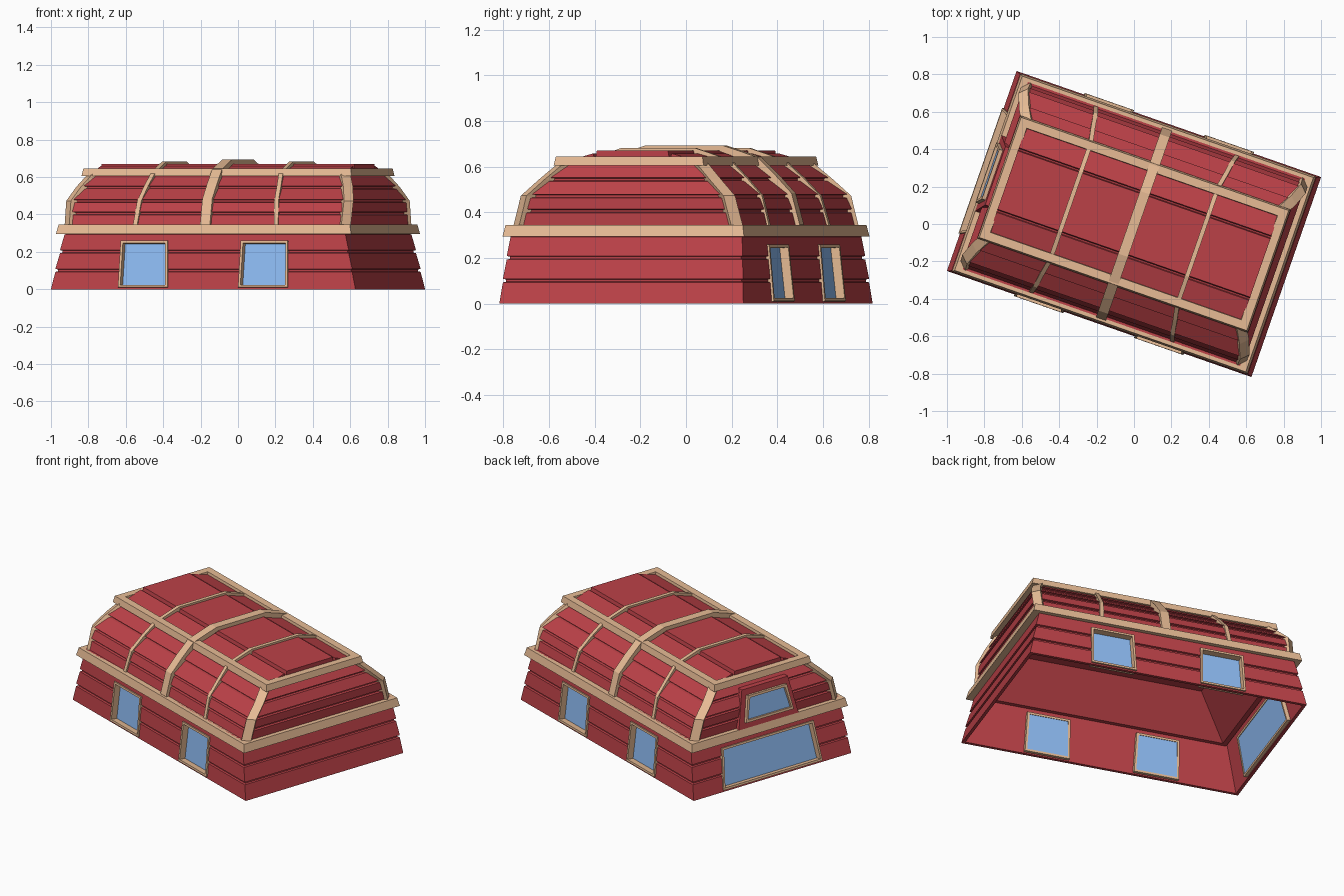
import bpy, bmesh, math
from mathutils import Matrix, Vector

if "Cube" in bpy.data.objects:
    bpy.data.objects.remove(bpy.data.objects["Cube"])

TURN = math.radians(-19.2)   # the whole building is turned on the grid


def material(name, rgb):
    m = bpy.data.materials.new(name)
    m.diffuse_color = (*rgb, 1)
    m.use_nodes = True
    m.node_tree.nodes["Principled BSDF"].inputs["Base Color"].default_value = m.diffuse_color
    return m


RED = material("red_boards", (0.50, 0.053, 0.064))
TAN = material("tan_trim", (0.80, 0.50, 0.30))
BLUE = material("window_glass", (0.27, 0.50, 0.90))


def make(name, verts, faces, mat, matrix=Matrix()):
    me = bpy.data.meshes.new(name)
    me.from_pydata([matrix @ Vector(v) for v in verts], [], faces)
    me.materials.append(mat)
    bm = bmesh.new()
    bm.from_mesh(me)
    bmesh.ops.recalc_face_normals(bm, faces=bm.faces)
    bm.to_mesh(me)
    bm.free()
    ob = bpy.data.objects.new(name, me)
    bpy.context.collection.objects.link(ob)
    ob.rotation_euler.z = TURN
    return ob


def skin(name, loops, mat, cap_start=False, cap_end=False, closed=False, matrix=Matrix()):
    """Bridge a series of equal point loops."""
    n, k = len(loops[0]), len(loops)
    faces = []
    for i in range(k if closed else k - 1):
        j = (i + 1) % k
        faces += [(i*n + q, i*n + (q+1) % n, j*n + (q+1) % n, j*n + q) for q in range(n)]
    if cap_start:
        faces.append(tuple(reversed(range(n))))
    if cap_end:
        faces.append(tuple(range((k-1)*n, k*n)))
    return make(name, [p for lp in loops for p in lp], faces, mat, matrix)


def rect(a, b, z, c=0):
    """Rectangle loop, with corners cut by c if given."""
    if not c:
        return [(-a, -b, z), (a, -b, z), (a, b, z), (-a, b, z)]
    return [(-a + c, -b, z), (a - c, -b, z), (a, -b + c, z), (a, b - c, z),
            (a - c, b, z), (-a + c, b, z), (-a, b - c, z), (-a, -b + c, z)]


def boards(levels, d, c=0):
    """Rectangular loops with a narrow groove of depth d at each inner level."""
    loops = [rect(*levels[0], c)]
    for a, b, z in levels[1:-1]:
        loops += [rect(a, b, z - .007, c), rect(a - d, b - d, z - .004, c),
                  rect(a - d, b - d, z + .006, c), rect(a, b, z + .009, c)]
    return loops + [rect(*levels[-1], c)]


# Walls as a thin closed ring, and the mansard roof above
walls = skin("lower_walls", boards([(.862, .566, 0), (.840, .557, .1), (.817, .547, .2),
                                    (.795, .537, .3), (.785, .53, .345)], .011)
             + [rect(.765, .511, .345), rect(.843, .547, 0)], RED, closed=True)
skin("mansard_roof", boards([(.796, .52, .335), (.798, .503, .405), (.798, .482, .47),
                             (.768, .405, .543), (.72, .32, .615)], .014, .022), RED, cap_end=True)

# Inner ceiling seen from below
skin("inner_ceiling", [rect(.77, .515, .285), rect(.74, .49, .285), rect(.54, .315, .5)],
     RED, cap_end=True)

# Low roof cap with a flat middle panel and two grooves
half = [(.32, .62), (.183, .658), (.178, .645), (.17, .645), (.165, .67)]
profile = half + [(-v, z) for v, z in reversed(half)]
skin("roof_cap", [[(u, v, z) for v, z in profile] for u in (-.715, .715)], RED, True, True)

# Horizontal trim bands
for name, section in (
        ("lower_trim", [(.78, .51, .295), (.836, .56, .295), (.824, .55, .345), (.77, .49, .345)]),
        ("upper_trim", [(.705, .29, .605), (.765, .348, .605), (.757, .34, .645), (.71, .295, .645)])):
    skin(name, [rect(*p) for p in section], TAN, closed=True)


def beam(name, outer, inner, side):
    loops = []
    for o, i in zip(outer, inner):
        o, i = Vector(o), Vector(i)
        loops.append([o - side, o + side, i + side, i - side])
    skin(name, loops, TAN, True, True)


# Arched ribs, flaring slightly at the base
for name, s, hw, lift in (("left_rib", -1, .012, 0), ("middle_rib", 0, .028, .012), ("right_rib", 1, .012, 0)):
    path = [(.40, .53, .335), (.388, .492, .472), (.376, .415, .553), (.36, .333, .63), (.36, .17, .682)]
    path = [(s*u, v + lift*.6, z + lift) for u, v, z in path]
    path += [(u, -v, z) for u, v, z in reversed(path)]
    beam(name, path, [(u, v*.95, z - .028) for u, v, z in path], Vector((hw, 0, 0)))

# Diagonal corner beams
for sx in (-1, 1):
    for sy in (-1, 1):
        path = [(.79, .514, .335), (.793, .477, .473), (.764, .401, .546), (.72, .32, .622)]
        out = [(sx*a, sy*b, z) for a, b, z in path]
        inn = [(sx*(a - .03), sy*(b - .03), z - .01) for a, b, z in path]
        beam("corner_beam", out, inn, Vector((.02*sx, -.02*sy, 0)))


def window(name, spot, facing, lean, wb, wt, h, front, pane, f=.013, cut=None):
    """Framed pane; wb, wt are half widths; the pane sits back inside the frame."""
    m = (Matrix.Translation(spot) @ Matrix.Rotation(facing, 4, 'Z')
         @ Matrix.Rotation(-lean, 4, 'X'))

    def loop(t, y):
        return [(-wb + t, y, t), (wb - t, y, t), (wt - t, y, h - t), (-wt + t, y, h - t)]
    back = pane + .012
    skin(name + "_frame", [loop(0, back), loop(0, front), loop(f, front), loop(f, back)],
         TAN, closed=True, matrix=m)
    skin(name + "_glass", [loop(f, pane + .008), loop(f, pane)], BLUE, True, True, matrix=m)
    if cut:
        hole = skin(name + "_cutter", [loop(.004, -.05), loop(.004, .07)], RED, True, True, matrix=m)
        hole.hide_render = True
        hole.hide_set(True)
        mod = cut.modifiers.new(name + "_opening", 'BOOLEAN')
        mod.operation, mod.solver, mod.object = 'DIFFERENCE', 'EXACT', hole


# Two windows on each long side, a wide one on the left end
for s in (-1, 1):
    window("front_window", (.34*s, -.565, .01), 0, .1, .14, .133, .25, -.01, .03, cut=walls)
    window("back_window", (.34*s, .565, .01), math.pi, .1, .14, .133, .25, -.01, .03, cut=walls)
window("wide_end_window", (-.86, 0, .01), -math.pi/2, .22, .355, .33, .25, -.01, .03, cut=walls)

# Dormer with its tapered window on the left end
skin("dormer", [[(u0, -.215, .34), (u0, .215, .34), (u1, .165, .575), (u1, -.165, .575)]
                for u0, u1 in ((-.825, -.785), (-.7, -.66))], RED, True, True)
window("dormer_window", (-.819, 0, .38), -math.pi/2, .17, .17, .14, .16, -.02, -.004, .015)
